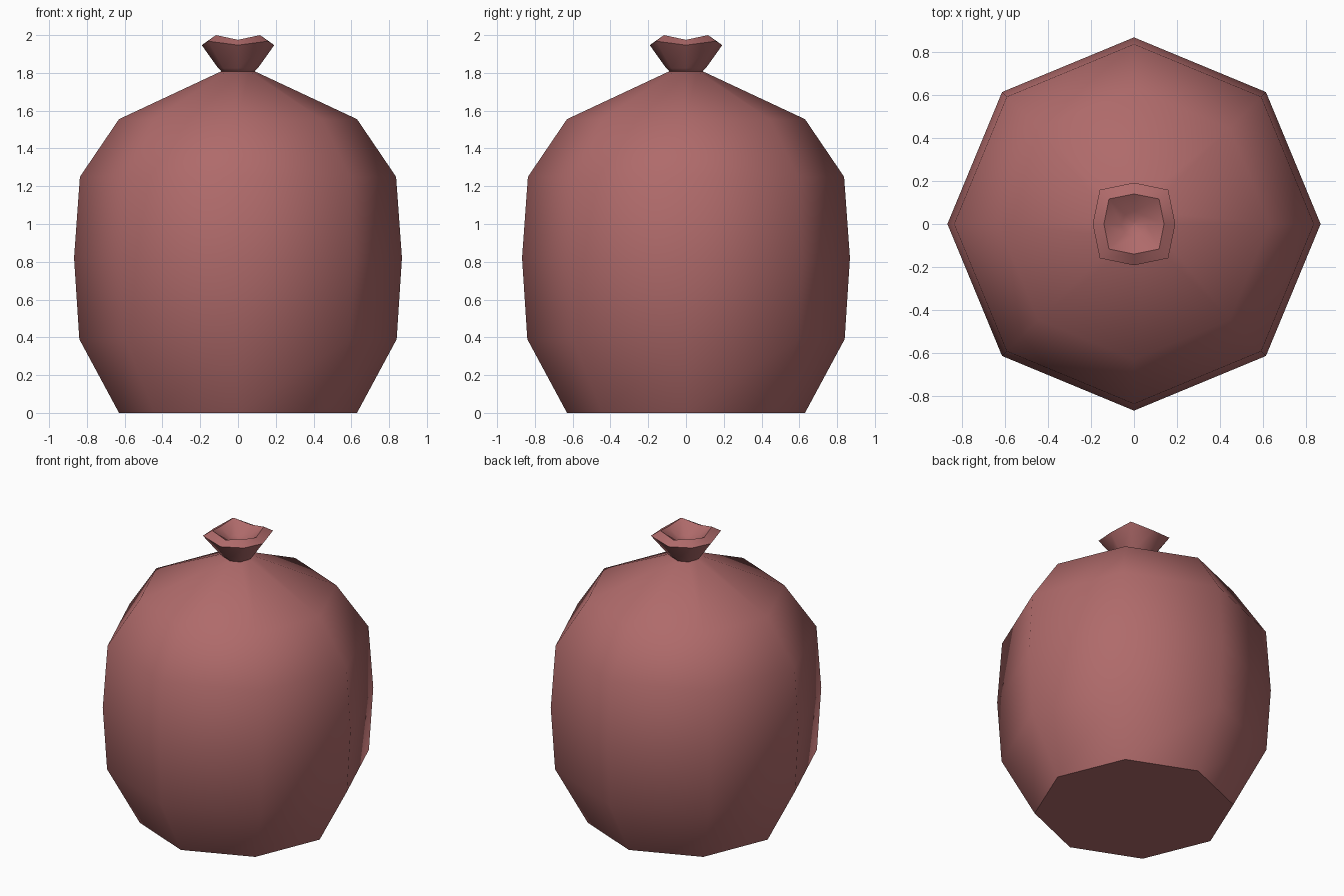
import bpy, bmesh
from math import sin, cos, pi, radians

cube = bpy.data.objects.get("Cube")
if cube:
    bpy.data.objects.remove(cube, do_unlink=True)

SIDES = 8

cloth = bpy.data.materials.new("dusty_red_cloth")
cloth.use_nodes = True
colour = (0.43, 0.145, 0.145, 1)
cloth.diffuse_color = colour
cloth.node_tree.nodes["Principled BSDF"].inputs["Base Color"].default_value = colour


def lathe(name, rings):
    """Skin rings of (axis radius, axis z, corner radius, corner z), capping both ends."""
    bm = bmesh.new()
    loops = []
    for r_axis, z_axis, r_corner, z_corner in rings:
        loop = []
        for i in range(SIDES):
            a = 2 * pi * i / SIDES
            r, z = (r_corner, z_corner) if i % 2 else (r_axis, z_axis)
            loop.append(bm.verts.new((r * cos(a), r * sin(a), z)))
        loops.append(loop)
    for low, high in zip(loops, loops[1:]):
        for i in range(SIDES):
            j = (i + 1) % SIDES
            bm.faces.new((low[i], low[j], high[j], high[i]))
    bm.faces.new(loops[0][::-1])
    bm.faces.new(loops[-1])
    bmesh.ops.recalc_face_normals(bm, faces=bm.faces[:])
    mesh = bpy.data.meshes.new(name)
    bm.to_mesh(mesh)
    bm.free()
    mesh.materials.append(cloth)
    obj = bpy.data.objects.new(name, mesh)
    bpy.context.collection.objects.link(obj)
    bpy.ops.object.select_all(action='DESELECT')
    obj.select_set(True)
    bpy.context.view_layer.objects.active = obj
    bpy.ops.object.shade_smooth_by_angle(angle=radians(58))
    return obj


# Bulging sack with a flat base and sloping shoulders
body_profile = [(0.63, 0), (0.84, 0.39), (0.868, 0.82),
                (0.837, 1.25), (0.63, 1.555), (0.085, 1.81)]
lathe("sack_body", [(r, z, r, z) for r, z in body_profile])

# Gathered mouth: flared outside, wavy rim, hollow in the middle
lathe("sack_mouth", [
    (0.08, 1.80, 0.08, 1.80),
    (0.105, 1.825, 0.11, 1.825),
    (0.192, 1.947, 0.225, 1.968),
    (0.14, 1.975, 0.165, 2.0),
    (0.06, 1.925, 0.06, 1.925),
    (0.01, 1.91, 0.01, 1.91),
])
